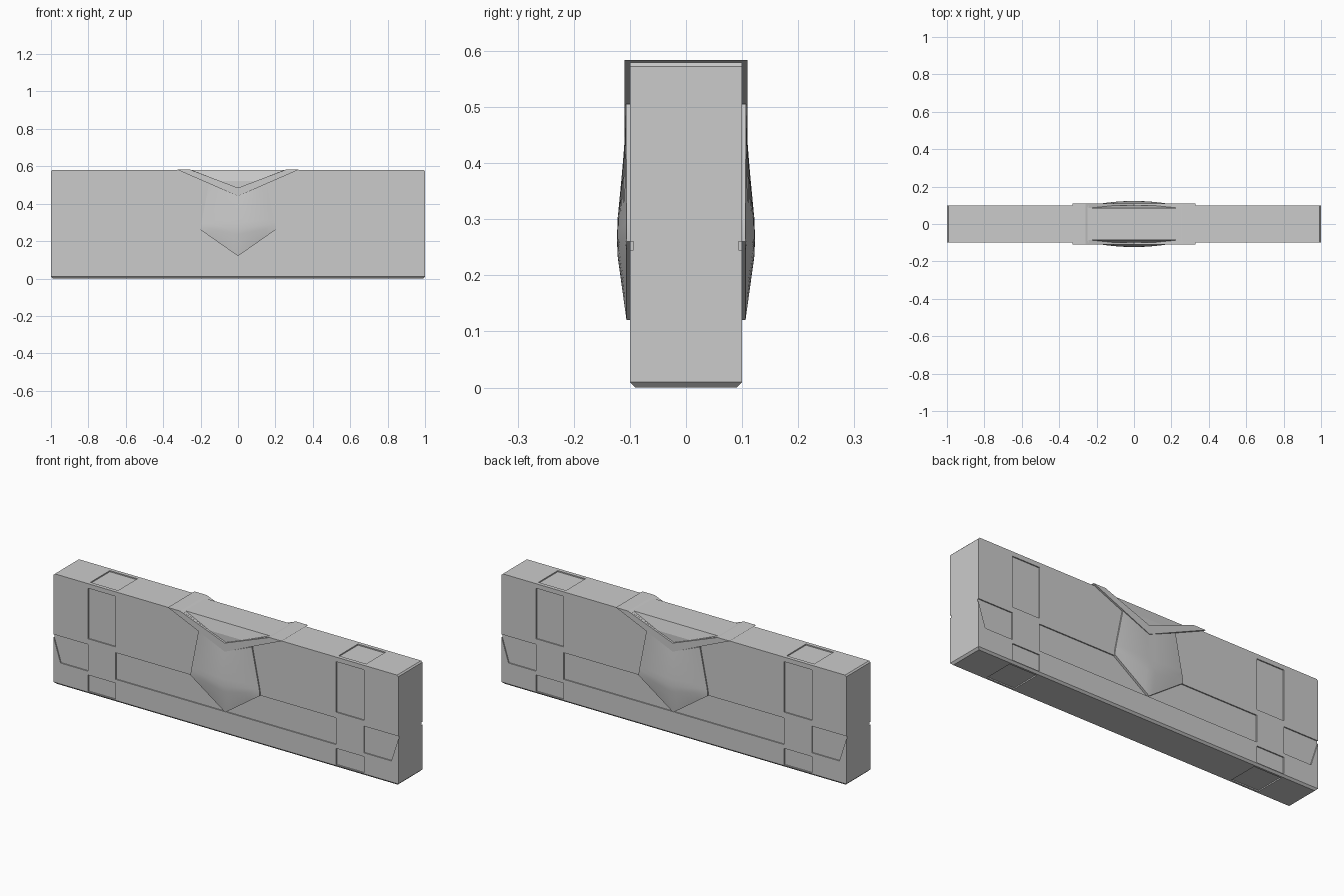
import bpy, bmesh
from mathutils import Vector

if "Cube" in bpy.data.objects:
    bpy.data.objects.remove(bpy.data.objects["Cube"])


def finish(bm, name):
    bmesh.ops.recalc_face_normals(bm, faces=bm.faces[:])
    me = bpy.data.meshes.new(name)
    bm.to_mesh(me)
    bm.free()
    ob = bpy.data.objects.new(name, me)
    bpy.context.collection.objects.link(ob)
    return ob


def prism(bm, pts, y0, y1):
    """Extrude an xz polygon from y0 to y1."""
    a = [bm.verts.new((x, y0, z)) for x, z in pts]
    b = [bm.verts.new((x, y1, z)) for x, z in pts]
    bm.faces.new(a)
    bm.faces.new(b[::-1])
    for i in range(len(a)):
        j = (i + 1) % len(a)
        bm.faces.new((a[j], a[i], b[i], b[j]))


def rect(x0, x1, z0, z1):
    return [(x0, z0), (x1, z0), (x1, z1), (x0, z1)]


def flip(pts, s):
    return [(x * s, z) for x, z in pts]


TOP, D = 0.579, 0.006

# Wall body, chamfered all round the bottom and at the top ends
bm = bmesh.new()
rings = []
for hx, hy, z in ((0.99, 0.09, 0), (1, 0.1, 0.01), (1, 0.1, 0.572), (0.993, 0.1, TOP)):
    rings.append([bm.verts.new((sx * hx, sy * hy, z))
                  for sx, sy in ((-1, -1), (1, -1), (1, 1), (-1, 1))])
bm.faces.new(rings[0])
bm.faces.new(rings[-1])
for a, b in zip(rings, rings[1:]):
    for i in range(4):
        j = (i + 1) % 4
        bm.faces.new((a[i], a[j], b[j], b[i]))
wall = finish(bm, "barrier_wall")

# Shallow recessed panels on the front, back, top and bottom
bm = bmesh.new()
end_panel = [(1.02, 0.26), (0.80, 0.26), (0.80, 0.12), (0.96, 0.12), (1, 0.245), (1.02, 0.245)]
for side in (-1, 1):
    y0, y1 = side * (0.1 - D), side * 0.15
    prism(bm, rect(-0.64, 0.64, 0.12, 0.26), y0, y1)
    for s in (-1, 1):
        prism(bm, flip(rect(0.64, 0.80, 0.29, 0.555), s), y0, y1)
        prism(bm, flip(rect(0.64, 0.80, 0.014, 0.10), s), y0, y1)
        prism(bm, flip(end_panel, s), y0, y1)
for s in (-1, 1):
    prism(bm, flip(rect(0.64, 0.80, TOP - D, 0.62), s), -0.08, 0.08)
    prism(bm, flip(rect(0.64, 0.80, -0.05, D), s), -0.08, 0.08)

# Sloped triangular notches behind the chevrons
for side in (-1, 1):
    hull = bmesh.new()
    for p in ((0, 0.11, 0.485), (0, 0.15, 0.485), (-0.26, 0.083, 0.585), (0.26, 0.083, 0.585),
              (-0.26, 0.15, 0.585), (0.26, 0.15, 0.585)):
        hull.verts.new((p[0], side * p[1], p[2]))
    bmesh.ops.convex_hull(hull, input=hull.verts[:])
    tmp = bpy.data.meshes.new("tmp")
    hull.to_mesh(tmp)
    hull.free()
    bm.from_mesh(tmp)
    bpy.data.meshes.remove(tmp)
cutter = finish(bm, "recess_cutter")
cutter.hide_render = True
mod = wall.modifiers.new("recesses", "BOOLEAN")
mod.operation, mod.solver, mod.object = "DIFFERENCE", "EXACT", cutter
bpy.context.view_layer.objects.active = wall
bpy.ops.object.modifier_apply(modifier=mod.name)
bpy.data.objects.remove(cutter)

# Chevron brackets and the straps running over the top
H = 0.584
for side, label in ((-1, "front"), (1, "back")):
    bm = bmesh.new()
    for s in (-1, 1):
        prism(bm, flip([(0.33, H), (0.26, H), (0, 0.485), (0, 0.44)], s), side * 0.092, side * 0.11)
    bmesh.ops.remove_doubles(bm, verts=bm.verts[:], dist=1e-5)
    inner = [f for f in bm.faces if all(abs(v.co.x) < 1e-5 for v in f.verts)]
    bmesh.ops.delete(bm, geom=inner, context="FACES_ONLY")
    finish(bm, label + "_chevron")
for s, label in ((-1, "left"), (1, "right")):
    bm = bmesh.new()
    prism(bm, flip([(0.33, H), (0.26, H), (0.235, 0.574), (0.307, 0.574)], s), -0.092, 0.092)
    finish(bm, label + "_top_strap")

# Bulging shield in the middle of each face
for side, label in ((-1, "front"), (1, "back")):
    bm = bmesh.new()
    grid = []
    for i in range(17):
        u = -1 + i / 8
        k, a = 1 - u * u, abs(u)
        col = [(0.2 * u, 0.106, 0.12 + 0.14 * a),
               (0.2 * u, 0.106 + 0.016 * k, 0.235 + 0.04 * a),
               (0.197 * u, 0.106 + 0.017 * k, 0.265 + 0.03 * a),
               (0.193 * u, 0.106 + 0.016 * k, 0.30 + 0.015 * a),
               (0.155 * u, 0.107, 0.44 + 0.065 * a)]
        grid.append([bm.verts.new((x, side * y, z)) for x, y, z in col])
    for a, b in zip(grid, grid[1:]):
        for j in range(4):
            bm.faces.new((a[j], b[j], b[j + 1], a[j + 1]))
    # Rim returning into the wall
    rim = bmesh.ops.extrude_edge_only(bm, edges=[e for e in bm.edges if e.is_boundary])
    for v in rim["geom"]:
        if isinstance(v, bmesh.types.BMVert):
            v.co.y = side * 0.09
    bmesh.ops.holes_fill(bm, edges=[e for e in bm.edges if e.is_boundary], sides=0)
    ob = finish(bm, label + "_shield")
    bpy.ops.object.select_all(action="DESELECT")
    ob.select_set(True)
    bpy.context.view_layer.objects.active = ob
    bpy.ops.object.shade_smooth_by_angle(angle=0.5)
